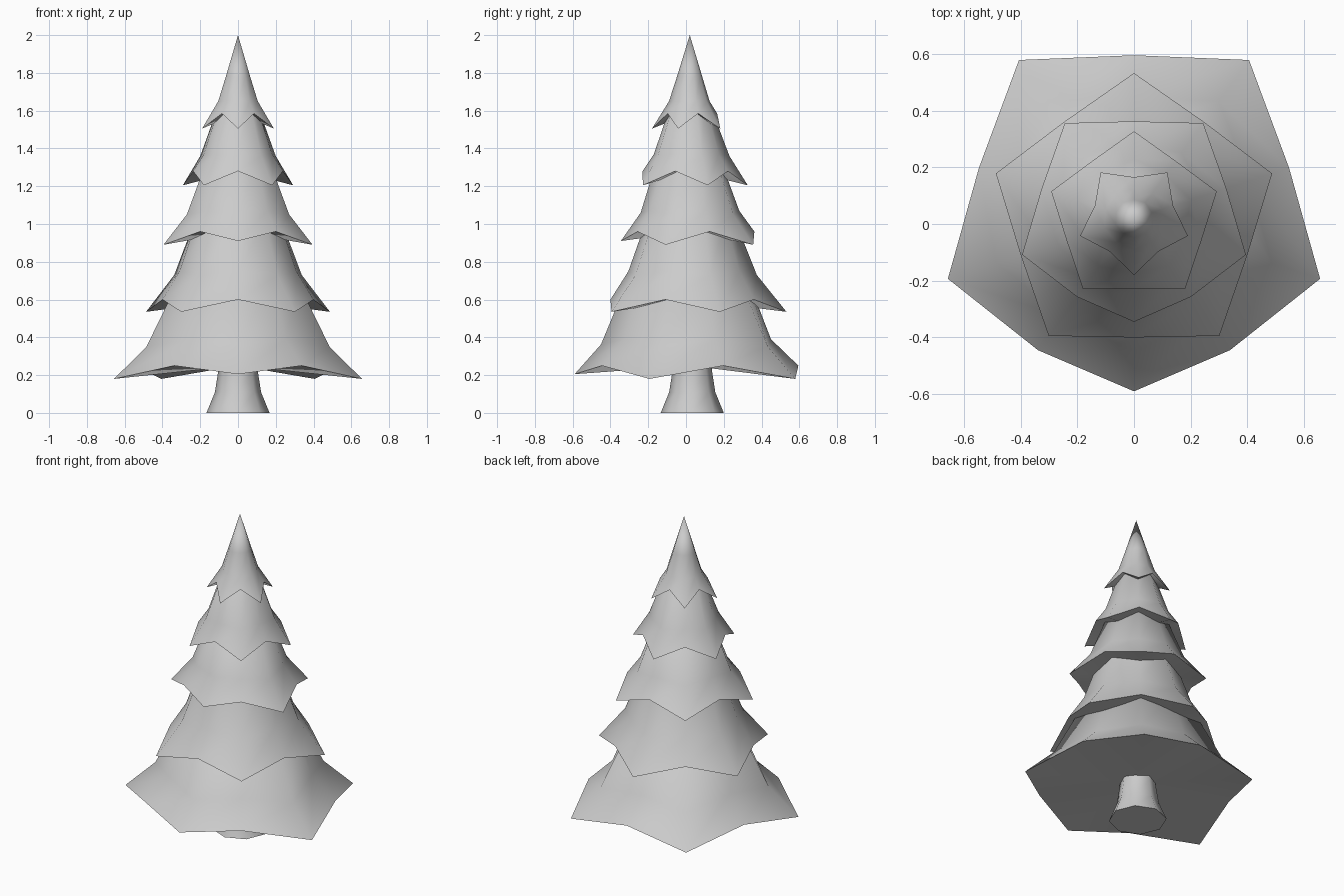
import bpy, bmesh
from math import sin, cos, pi, radians

cube = bpy.data.objects.get("Cube")
if cube:
    bpy.data.objects.remove(cube, do_unlink=True)

grey = bpy.data.materials.new("light grey")
grey.use_nodes = True
grey.diffuse_color = (0.6, 0.6, 0.6, 1)
grey.node_tree.nodes["Principled BSDF"].inputs["Base Color"].default_value = (0.6, 0.6, 0.6, 1)

AXIS_Y = 0.02


def finish(bm, name):
    bmesh.ops.recalc_face_normals(bm, faces=bm.faces)
    mesh = bpy.data.meshes.new(name)
    bm.to_mesh(mesh)
    bm.free()
    mesh.materials.append(grey)
    obj = bpy.data.objects.new(name, mesh)
    bpy.context.collection.objects.link(obj)
    bpy.ops.object.select_all(action='DESELECT')
    obj.select_set(True)
    bpy.context.view_layer.objects.active = obj
    bpy.ops.object.shade_smooth_by_angle(angle=radians(60))
    return obj


def bridge(bm, low, high):
    n = len(low)
    for i in range(n):
        j = (i + 1) % n
        bm.faces.new((low[i], low[j], high[j], high[i]))


def fan(bm, ring, centre):
    for i in range(len(ring)):
        bm.faces.new((ring[i], ring[(i + 1) % len(ring)], centre))


def branch_tier(name, tip_at_front, rings, top, front=(0, 0)):
    """Five-pointed skirt; each ring is (tip radius, tip z, notch radius, notch z).
    front = (radius change, height change) of the front point."""
    bm = bmesh.new()
    start = -pi / 2 if tip_at_front else pi / 2
    loops = []
    for level, (tip_r, tip_z, notch_r, notch_z) in enumerate(rings):
        loop = []
        for i in range(10):
            a = start + i * pi / 5
            r, z = (notch_r, notch_z) if i % 2 else (tip_r, tip_z)
            if i == 0 and level < 2:
                r += front[0] / (level + 1)
                z += front[1] / (level + 1)
            loop.append(bm.verts.new((r * cos(a), AXIS_Y + r * sin(a), z)))
        loops.append(loop)
    for low, high in zip(loops, loops[1:]):
        bridge(bm, low, high)
    fan(bm, loops[-1], bm.verts.new((0, AXIS_Y, top)))
    # underside
    fan(bm, loops[0], bm.verts.new((0, AXIS_Y, rings[0][3])))
    return finish(bm, name)


# Branch tiers, bottom to top, alternating the direction of their points
branch_tier("bottom_branches", True,
            [(0.69, 0.18, 0.575, 0.25), (0.51, 0.35, 0.43, 0.39), (0.33, 0.7, 0.31, 0.7)],
            0.75, front=(-0.08, 0.025))
branch_tier("lower_branches", False,
            [(0.512, 0.535, 0.42, 0.6), (0.355, 0.73, 0.325, 0.75), (0.24, 1.02, 0.23, 1.02)], 1.06)
branch_tier("middle_branches", True,
            [(0.415, 0.89, 0.342, 0.96), (0.285, 1.05, 0.262, 1.07), (0.18, 1.32, 0.17, 1.32)],
            1.36, front=(-0.05, 0.02))
branch_tier("upper_branches", False,
            [(0.307, 1.205, 0.25, 1.28), (0.21, 1.36, 0.19, 1.37), (0.1, 1.65, 0.095, 1.65)], 1.7)
branch_tier("top_branches", True,
            [(0.2, 1.505, 0.145, 1.585), (0.11, 1.65, 0.105, 1.65), (0.068, 1.78, 0.066, 1.78)], 2.0)

# Trunk with a flared foot
bm = bmesh.new()
loops = []
for r, z in [(0.167, 0), (0.122, 0.11), (0.105, 0.22), (0.1, 0.3)]:
    loops.append([bm.verts.new((r * cos(i * pi / 4), 0.033 + r * sin(i * pi / 4), z))
                  for i in range(8)])
for low, high in zip(loops, loops[1:]):
    bridge(bm, low, high)
bm.faces.new(loops[0])
bm.faces.new(loops[-1])
finish(bm, "trunk")
